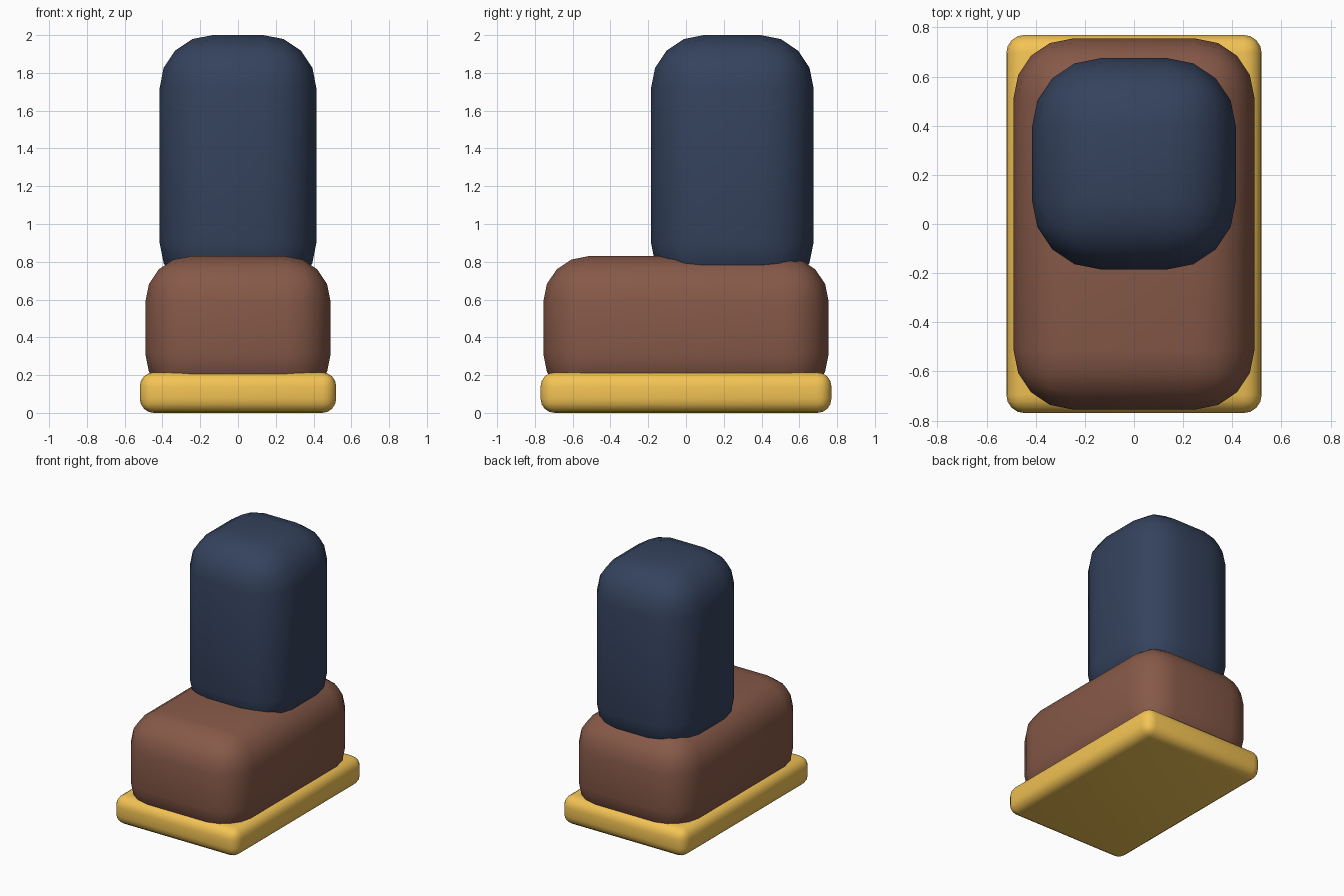
import bpy
import math

if "Cube" in bpy.data.objects:
    bpy.data.objects.remove(bpy.data.objects["Cube"])


def rounded_box(name, size, center, radius, segments, color):
    """Box with every edge rounded, smooth shaded."""
    bpy.ops.mesh.primitive_cube_add(size=1, location=center)
    ob = bpy.context.object
    ob.name = name
    ob.scale = size
    bpy.ops.object.transform_apply(location=False, rotation=False, scale=True)
    bev = ob.modifiers.new("round", 'BEVEL')
    bev.width = radius
    bev.segments = segments
    bev.limit_method = 'NONE'
    bpy.ops.object.modifier_apply(modifier=bev.name)
    bpy.ops.object.shade_smooth_by_angle(angle=math.radians(40))
    mat = bpy.data.materials.new(name + "_color")
    mat.diffuse_color = color
    mat.use_nodes = True
    mat.node_tree.nodes["Principled BSDF"].inputs["Base Color"].default_value = mat.diffuse_color
    ob.data.materials.append(mat)
    return ob


# Flat sole
rounded_box("sole", (1.04, 1.54, 0.215), (0, 0, 0.1075), 0.075, 4, (0.90, 0.55, 0.09, 1))
# Foot of the boot, its lower edge sunk into the sole
rounded_box("boot_foot", (0.98, 1.51, 0.76), (0, 0, 0.45), 0.24, 4, (0.24, 0.10, 0.065, 1))
# Leg, set back and sunk into the foot
rounded_box("leg", (0.83, 0.86, 1.38), (0, 0.245, 1.31), 0.28, 4, (0.035, 0.055, 0.11, 1))
